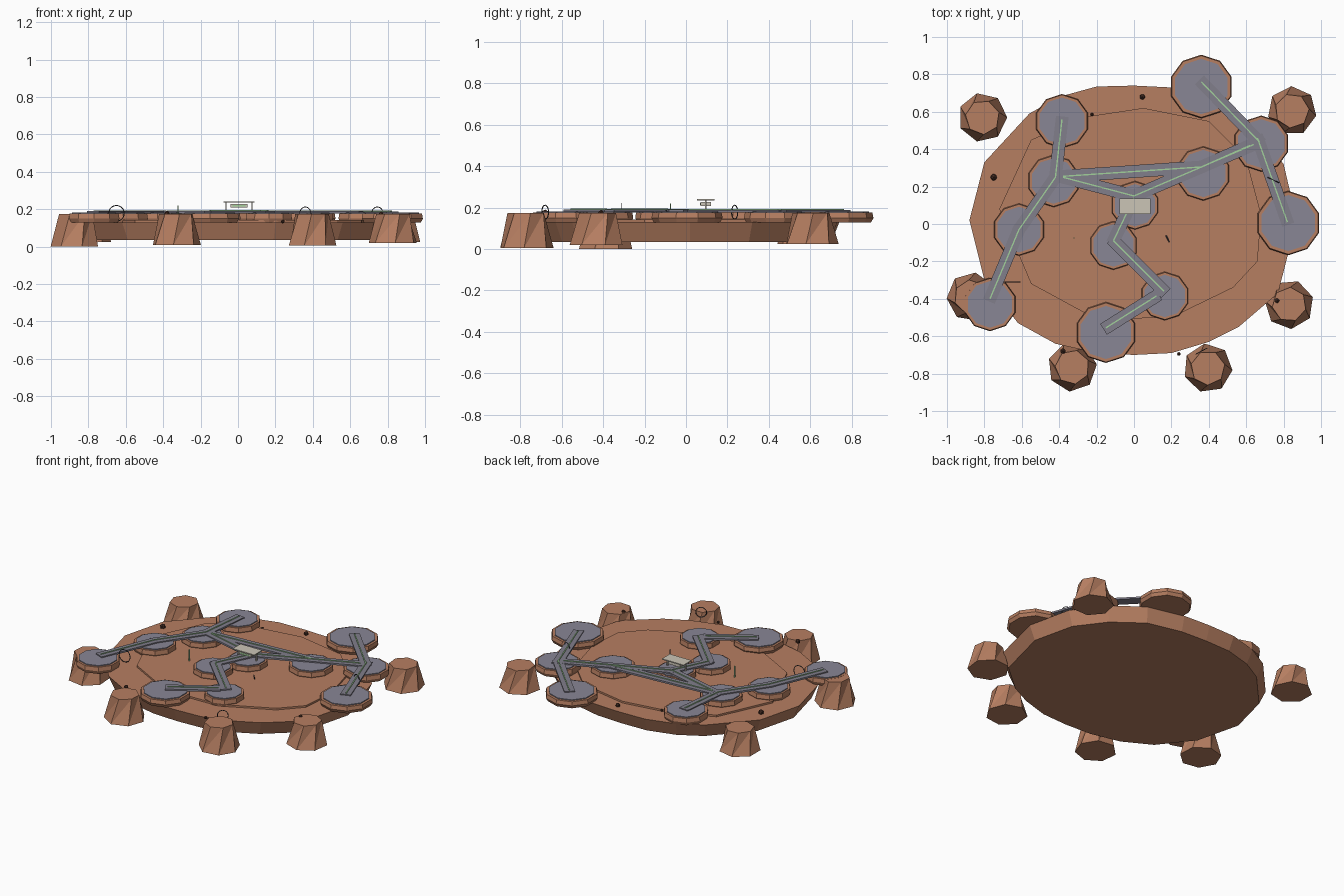
import bpy, bmesh, math
from mathutils import Vector

cube = bpy.data.objects.get("Cube")
if cube:
    bpy.data.objects.remove(cube, do_unlink=True)


def material(name, rgb):
    m = bpy.data.materials.new(name)
    m.use_nodes = True
    m.diffuse_color = (*rgb, 1)
    m.node_tree.nodes["Principled BSDF"].inputs["Base Color"].default_value = (*rgb, 1)
    return m


CLAY = material("clay rock", (0.47, 0.21, 0.12))
SLATE = material("slate grey", (0.25, 0.24, 0.30))
PATH = material("path grey", (0.22, 0.21, 0.26))
GREEN = material("pale green", (0.36, 0.64, 0.33))
CREAM = material("cream", (0.6, 0.56, 0.47))
DARK = material("dark brown", (0.07, 0.03, 0.02))
METAL = material("dark metal", (0.05, 0.05, 0.06))


def finish(name, bm, mat):
    bmesh.ops.recalc_face_normals(bm, faces=bm.faces)
    me = bpy.data.meshes.new(name)
    bm.to_mesh(me)
    bm.free()
    me.materials.append(mat)
    ob = bpy.data.objects.new(name, me)
    bpy.context.collection.objects.link(ob)
    return ob


def loft(name, rings, mat):
    """Close a stack of equal-length vertex rings into a solid."""
    bm = bmesh.new()
    loops = [[bm.verts.new(p) for p in r] for r in rings]
    n = len(loops[0])
    for a, b in zip(loops, loops[1:]):
        for i in range(n):
            j = (i + 1) % n
            bm.faces.new((a[i], a[j], b[j]))
            bm.faces.new((a[i], b[j], b[i]))
    bm.faces.new(loops[0][::-1])
    bm.faces.new(loops[-1])
    return finish(name, bm, mat)


def ring(x, y, z, r, n, turn=0):
    return [(x + r * math.cos(turn + math.tau * i / n),
             y + r * math.sin(turn + math.tau * i / n), z) for i in range(n)]


def box(name, centre, size, mat, angle=0):
    bm = bmesh.new()
    bmesh.ops.create_cube(bm, size=1)
    bmesh.ops.scale(bm, vec=size, verts=bm.verts)
    ob = finish(name, bm, mat)
    ob.location = centre
    ob.rotation_euler.z = angle
    return ob


def strip(name, a, b, z, width, thick, mat, extra=0.0):
    """Flat bar running between two ground points."""
    a, b = Vector(a), Vector(b)
    d = b - a
    mid = (a + b) / 2
    return box(name, (mid.x, mid.y, z), (d.length + extra, width, thick), mat,
               math.atan2(d.y, d.x))


# Island plateau with a low raised floor
outline = [(-.88, .02), (-.8, .33), (-.56, .59), (-.4, .68), (-.2, .735), (0, .74),
           (.2, .73), (.45, .67), (.65, .52), (.8, .32), (.87, .02), (.77, -.37),
           (.56, -.55), (.4, -.63), (.2, -.69), (0, -.7), (-.2, -.69), (-.42, -.64),
           (-.62, -.53), (-.8, -.3)]
loft("plateau", [[(x * s, y * s, z) for x, y in outline]
                 for s, z in ((.95, .035), (1, .13))], CLAY)
floor = [(-.72, .08), (-.55, .45), (-.28, .57), (.05, .62), (.4, .55), (.6, .35),
         (.68, .05), (.66, -.2), (.53, -.34), (.2, -.5), (-.2, -.51), (-.55, -.32)]
loft("raised_floor", [[(x, y, z) for x, y in floor] for z in (.12, .142)], CLAY)

# Boulders around the rim
boulders = [(-.81, .57, .025), (.845, .605, .025), (-.87, -.39, .0),
            (.83, -.43, .02), (-.33, -.765, .01), (.395, -.77, .005)]
for i, (x, y, z) in enumerate(boulders):
    t = i * 0.7
    loft("boulder_%d" % i, [ring(x, y, z, .132, 7, t),
                            ring(x, y, .175, .092, 7, t + .3)], CLAY)

# Landing pads: clay plinth with a slate disc
pads = {"north": (.36, .735, .17), "north_west": (-.385, .55, .145),
        "west_hub": (-.43, .23, .14), "west": (-.615, -.03, .14),
        "south_west": (-.77, -.43, .143), "inner_east": (.37, .27, .145),
        "east_hub": (.68, .43, .15), "east": (.825, .005, .172),
        "inner_south": (-.11, -.115, .13), "south_east": (.165, -.385, .13),
        "south": (-.15, -.58, .163), "centre": (.005, .1, .13)}
for name, (x, y, r) in pads.items():
    t = math.pi / 10
    loft(name + "_pad_plinth", [ring(x, y, .128, r * .93, 10, t),
                                ring(x, y, .15, r, 10, t),
                                ring(x, y, .176, r * .97, 10, t)], CLAY)
    loft(name + "_pad_disc", [ring(x, y, .17, r * .87, 10, t),
                              ring(x, y, .182, r * .87, 10, t)], SLATE)

# Walkways with a thin guide line
routes = [[(.36, .76), (.67, .44)], [(.66, .46), (.82, .01)],
          [(-.385, .56), (-.42, .25), (-.615, -.03), (-.77, -.4)],
          [(-.38, .255), (.36, .305), (.62, .42)],
          [(-.38, .25), (0, .15), (.64, .425)],
          [(0, .14), (-.11, -.09), (.16, -.36)], [(.12, -.385), (-.15, -.555)]]
for r, route in enumerate(routes):
    for s, (a, b) in enumerate(zip(route, route[1:])):
        lift = .0004 * (r + s)
        strip("walkway_%d_%d" % (r, s), a, b, .182 + lift, .068, .012, PATH, .03)
        strip("guide_line_%d_%d" % (r, s), a, b, .1905 + lift, .007, .004, GREEN)

# Central shelter: roof, posts and a small screen
box("shelter_roof", (.005, .095, .239), (.165, .085, .007), CREAM)
for side in (-1, 1):
    box("shelter_post", (.005 + side * .07, .095, .21), (.006, .008, .055), CREAM)
box("shelter_screen", (.005, .095, .218), (.09, .05, .018), CREAM)
box("screen_face", (.005, .069, .218), (.07, .004, .009), GREEN)

# Hoops standing over the routes
for x, y, r, turn in [(-.65, -.31, .042, 0), (.745, .235, .034, -.45),
                      (.36, -.68, .034, .5)]:
    bpy.ops.mesh.primitive_torus_add(major_radius=r, minor_radius=.0025,
                                     major_segments=20, minor_segments=6,
                                     location=(x, y, .178),
                                     rotation=(math.pi / 2, 0, turn))
    hoop = bpy.context.object
    hoop.name = "hoop"
    hoop.data.materials.append(METAL)

# Loose stones
for x, y, z, r in [(.045, .68, .14, .016), (-.75, .25, .14, .019), (-.38, -.68, .175, .016),
                   (.765, -.41, .175, .014), (.24, -.695, .135, .011), (-.225, .585, .14, .01)]:
    bm = bmesh.new()
    bmesh.ops.create_icosphere(bm, subdivisions=1, radius=r)
    finish("stone", bm, DARK).location = (x, y, z)

# Slim marker poles
box("marker_pole", (-.32, -.075, .18), (.005, .005, .08), GREEN)
pole = box("leaning_pole", (.18, -.08, .165), (.005, .005, .06), METAL)
pole.rotation_euler = (.6, .35, 0)
